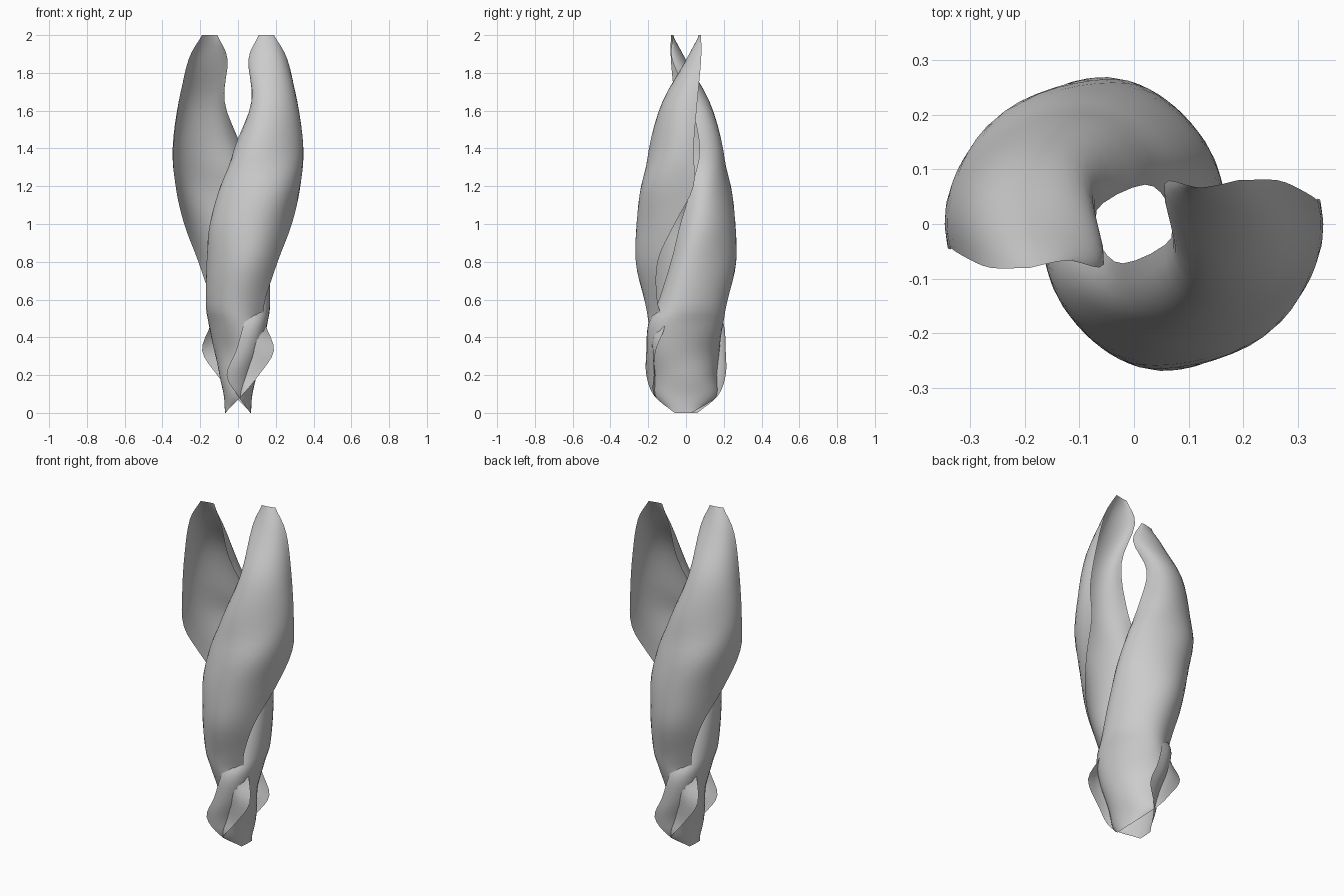
import bpy, bmesh, math
from mathutils import Vector, Matrix

if "Cube" in bpy.data.objects:
    bpy.data.objects.remove(bpy.data.objects["Cube"])

# Level sections of one twisted leaf: z, then trailing edge, two mid points, leading edge (x, y)
SECTIONS = [
    (2.00, .11, .068, .135, .068, .165, .074, .19, .08),
    (1.87, .055, .074, .10, .015, .195, .005, .262, .08),
    (1.65, .073, -.02, .13, -.12, .26, -.09, .31, .06),
    (1.40, -.02, -.072, .10, -.195, .28, -.135, .34, .04),
    (1.20, -.066, -.03, -.03, -.19, .20, -.225, .33, .04),
    (1.00, -.072, .03, -.125, -.15, .08, -.262, .285, -.06),
    (0.80, -.065, .08, -.16, -.08, -.01, -.255, .21, -.15),
    (0.58, -.06, .15, -.17, .0, -.07, -.19, .14, -.15),
    (0.47, -.03, .20, -.155, .06, -.06, -.165, .145, -.11),
    (0.33, .01, .21, -.125, .09, -.05, -.115, .19, -.16),
    (0.20, .06, .21, -.085, .10, -.07, -.08, .11, -.17),
    (0.09, .0, .168, -.07, .07, -.06, -.07, .02, -.165),
    (0.00, -.065, .06, -.068, .03, -.07, .0, -.07, -.03),
]


def smooth_path(pts, n):
    """Smooth curve through the points, n steps per span."""
    p = [2 * pts[0] - pts[1]] + pts + [2 * pts[-1] - pts[-2]]
    out = []
    for i in range(1, len(p) - 2):
        a, b, c, d = p[i - 1:i + 3]
        for k in range(n):
            t = k / n
            out.append(.5 * (2 * b + (c - a) * t + (2 * a - 5 * b + 4 * c - d) * t * t
                             + (3 * b - a - 3 * c + d) * t ** 3))
    return out + [pts[-1]]


def cubic(a, b, c, d, n):
    """One rounded cubic arc through four points."""
    out = []
    for k in range(n + 1):
        t = 3 * k / n
        out.append(a * ((1 - t) * (2 - t) * (3 - t) / 6) + b * (t * (2 - t) * (3 - t) / 2)
                   + c * (t * (t - 1) * (3 - t) / 2) + d * (t * (t - 1) * (t - 2) / 6))
    return out


def leaf(name, turn):
    columns = []
    for k in range(4):
        pts = [Vector((s[1 + 2 * k], s[2 + 2 * k], s[0])) for s in SECTIONS]
        columns.append(smooth_path(pts, 4))
    bm = bmesh.new()
    rows = [[bm.verts.new(q) for q in cubic(*row, 18)] for row in zip(*columns)]
    for a, b in zip(rows, rows[1:]):
        for i in range(len(a) - 1):
            f = bm.faces.new((a[i], b[i], b[i + 1], a[i + 1]))
            f.smooth = True
    bmesh.ops.transform(bm, matrix=Matrix.Rotation(turn, 4, 'Z'), verts=bm.verts)
    me = bpy.data.meshes.new(name)
    bm.to_mesh(me)
    bm.free()
    ob = bpy.data.objects.new(name, me)
    bpy.context.collection.objects.link(ob)
    return ob


# Two identical leaves half a turn apart
leaf("right_twisted_leaf", 0)
leaf("left_twisted_leaf", math.pi)
